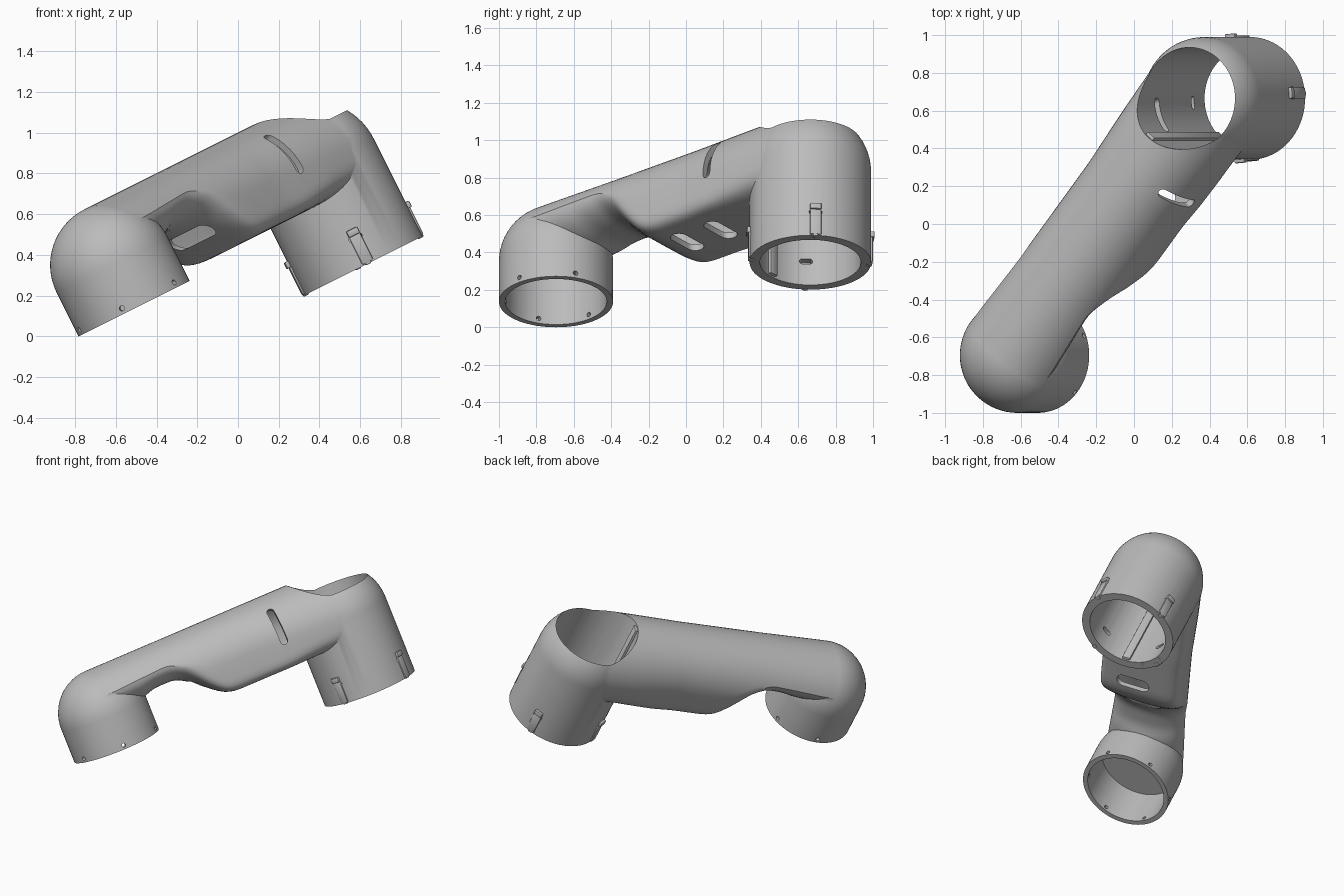
import bpy, bmesh
from math import sin, cos, asin, pi, radians, copysign
from mathutils import Matrix, Vector

if "Cube" in bpy.data.objects:
    bpy.data.objects.remove(bpy.data.objects["Cube"])

grey = bpy.data.materials.new("plain grey")
grey.use_nodes = True
grey.diffuse_color = (0.5, 0.5, 0.5, 1)
grey.node_tree.nodes["Principled BSDF"].inputs["Base Color"].default_value = (0.5, 0.5, 0.5, 1)

# Frames: the whole part leans sideways, the arm runs diagonally between cups
TILT = Matrix.Rotation(radians(-26.57), 4, 'Y')
LOW = Vector((-0.395, -0.695, 0))
UP = Vector((0.705, 0.665, 0))
LOW_R, UP_R, BORE_R = 0.305, 0.325, 0.27
TOP = 0.895
ARM = Matrix.Translation(LOW) @ Matrix.Rotation(radians(-39), 4, 'Z')
LENGTH = (UP - LOW).length

# Arm shape along its length: radius, lower face height, lift of the widest line
RADIUS = [(0, .304), (.1, .303), (.3, .293), (.5, .285), (1.1, .285), (1.45, .31), (2, .33)]
FLOOR = [(0, .58), (.28, .58), (.36, .612), (.52, .612), (.6, .57),
         (.7, .485), (.78, .42), (.86, .4), (2, .4)]
LIFT = [(0, .14), (.48, .14), (.6, .09), (.7, .03), (.8, 0), (1.25, 0), (1.5, .02), (2, .03)]


def along(path, s):
    for (a, p), (b, q) in zip(path, path[1:]):
        if s <= b:
            t = (s - a) / (b - a)
            return p + (q - p) * t


def soft(path, s):
    """Averaged lookup, which rounds the corners of a path."""
    return sum(along(path, max(0, s + k * .012)) for k in range(-3, 4)) / 7


def shift(x, y, z):
    return Matrix.Translation((x, y, z))


def finish(name, bm, matrix=Matrix()):
    bmesh.ops.recalc_face_normals(bm, faces=bm.faces)
    me = bpy.data.meshes.new(name)
    bm.to_mesh(me)
    bm.free()
    me.transform(TILT @ matrix)
    me.materials.append(grey)
    ob = bpy.data.objects.new(name, me)
    bpy.context.collection.objects.link(ob)
    return ob


def lathe(name, profile, centre):
    """Spin a profile of (radius, height) about the cup axis."""
    bm = bmesh.new()
    vs = [bm.verts.new((r, 0, h)) for r, h in profile]
    es = [bm.edges.new(p) for p in zip(vs, vs[1:])]
    bmesh.ops.spin(bm, geom=vs + es, cent=(0, 0, 0), axis=(0, 0, 1),
                   angle=2 * pi, steps=72, use_duplicate=False)
    bmesh.ops.remove_doubles(bm, verts=bm.verts, dist=0.0005)
    return finish(name, bm, Matrix.Translation(centre))


def domed(radius, bottom, top):
    arc = [(radius * cos(i * pi / 32), top - radius + radius * sin(i * pi / 32)) for i in range(16)]
    return [(0, bottom), (radius, bottom)] + arc + [(0, top)]


def arm(name, start, end, inset):
    """Loft of sections: round above, boxy below where the arm is deep."""
    bm = bmesh.new()
    rings, steps, half = [], 60, 26
    for i in range(steps + 1):
        s = start + (end - start) * i / steps
        full, lift = soft(RADIUS, s), soft(LIFT, s)
        r, centre = full - inset, TOP - full
        depth = max(centre + lift - soft(FLOOR, s) - inset, .01)
        power = .3 + .7 * min(1, lift / .1)
        low = asin(lift / r)
        ring = []
        for k in range(half):
            a = low + (pi - 2 * low) * k / half
            ring.append((r * cos(a), centre + r * sin(a)))
        for k in range(half):
            c, d = cos(pi + pi * k / half), sin(pi * k / half)
            ring.append((copysign(abs(c) ** power, c) * r * cos(low),
                         centre + lift - depth * d ** power))
        rings.append([bm.verts.new((x, s, z)) for x, z in ring])
    for a, b in zip(rings, rings[1:]):
        for k in range(2 * half):
            bm.faces.new((a[k], a[k - 1], b[k - 1], b[k]))
    bm.faces.new(rings[0])
    bm.faces.new(rings[-1])
    return finish(name, bm, ARM)


def pill(name, length, width, depth, matrix):
    """Slot shape: long in x, rounded ends, extruded in z."""
    bm = bmesh.new()
    vs = []
    for k in range(24):
        a = 2 * pi * (k + .5) / 24
        x = copysign((length - width) / 2, cos(a)) + cos(a) * width / 2
        vs.append(bm.verts.new((x, sin(a) * width / 2, -depth / 2)))
    face = bm.faces.new(vs)
    out = bmesh.ops.extrude_face_region(bm, geom=[face])["geom"]
    bmesh.ops.translate(bm, vec=(0, 0, depth),
                        verts=[g for g in out if isinstance(g, bmesh.types.BMVert)])
    return finish(name, bm, matrix)


def box(name, size, matrix):
    bm = bmesh.new()
    bmesh.ops.create_cube(bm, size=1, matrix=Matrix.Diagonal((*size, 1)))
    bmesh.ops.bevel(bm, geom=bm.edges[:], offset=.006, segments=2, affect='EDGES', profile=.5)
    return finish(name, bm, matrix)


def combine(ob, other, operation):
    other.hide_render = True
    mod = ob.modifiers.new("combine", 'BOOLEAN')
    mod.operation, mod.solver, mod.object = operation, 'EXACT', other
    bpy.context.view_layer.objects.active = ob
    bpy.ops.object.modifier_apply(modifier=mod.name)
    bpy.data.objects.remove(other)


def cut_slot(*args):
    combine(shell, pill("slot", *args), 'DIFFERENCE')


def smooth(ob):
    bpy.ops.object.select_all(action='DESELECT')
    ob.select_set(True)
    bpy.context.view_layer.objects.active = ob
    bpy.ops.object.shade_smooth_by_angle(angle=radians(35))


def around(centre, degrees):
    return Matrix.Translation(centre) @ Matrix.Rotation(radians(degrees), 4, 'Z')


# Pill turned to lie along a cup wall, facing outward
WALL = Matrix.Rotation(pi / 2, 4, 'Z') @ Matrix.Rotation(pi / 2, 4, 'X')

# Outer shell: arm with a domed cup at each end
shell = lathe("arm_shell", domed(LOW_R, 0.35, TOP), LOW)
combine(shell, arm("arm_solid", 0, LENGTH, 0), 'UNION')
combine(shell, lathe("upper_cup", domed(UP_R, 0.035, TOP + .003), UP), 'UNION')

# Hollow the arm between the cups, then bore both cups
combine(shell, arm("arm_cavity", 0.35, LENGTH - 0.32, 0.035), 'DIFFERENCE')
for centre, radius, bottom, top in ((LOW, 0.272, 0.1, 0.63), (UP, BORE_R, -0.3, 1.3)):
    combine(shell, lathe("bore", [(0, bottom), (radius, bottom), (radius, top), (0, top)],
                         centre), 'DIFFERENCE')

# Slots under the arm, in its ramp, on its side and into the upper cup
for s in (0.93, 1.16):
    cut_slot(0.23, 0.095, 0.16, ARM @ shift(.035, s, .4))
cut_slot(0.28, 0.075, 0.3, ARM @ shift(0, .68, .535) @ Matrix.Rotation(pi / 2, 4, 'X'))
cut_slot(0.265, 0.05, 0.2, ARM @ shift(0, 1.275, .61)
         @ Matrix.Rotation(radians(70), 4, 'Y') @ shift(0, 0, .29))
cut_slot(0.19, 0.055, 0.2, around(UP, 200) @ shift(.33, 0, .6) @ WALL)

# Screw holes round the lower cup
for k in range(6):
    cut_slot(0.0261, 0.026, 0.2, around(LOW, 20 + 60 * k) @ shift(.29, 0, .378) @ WALL)

# Clips round the upper cup: a window, a strip, a raised catch and a foot peg
for k in range(4):
    turn = around(UP, 90 * k + 5)
    cut_slot(0.07, 0.03, 0.1, turn @ shift(.28, 0, .175) @ WALL)
    for name, size, r, h in (("clip_strip", (.02, .06, .15), .323, .115),
                             ("clip_catch", (.03, .06, .035), .328, .205),
                             ("clip_foot", (.03, .03, .02), .316, .04)):
        smooth(box(f"{name}_{k + 1}", size, turn @ shift(r, 0, h)))
smooth(shell)

# Inner rib standing against the wall of the upper cup
smooth(box("inner_rib", (.05, .055, .84), around(UP, 230) @ shift(.276, 0, .465)))
